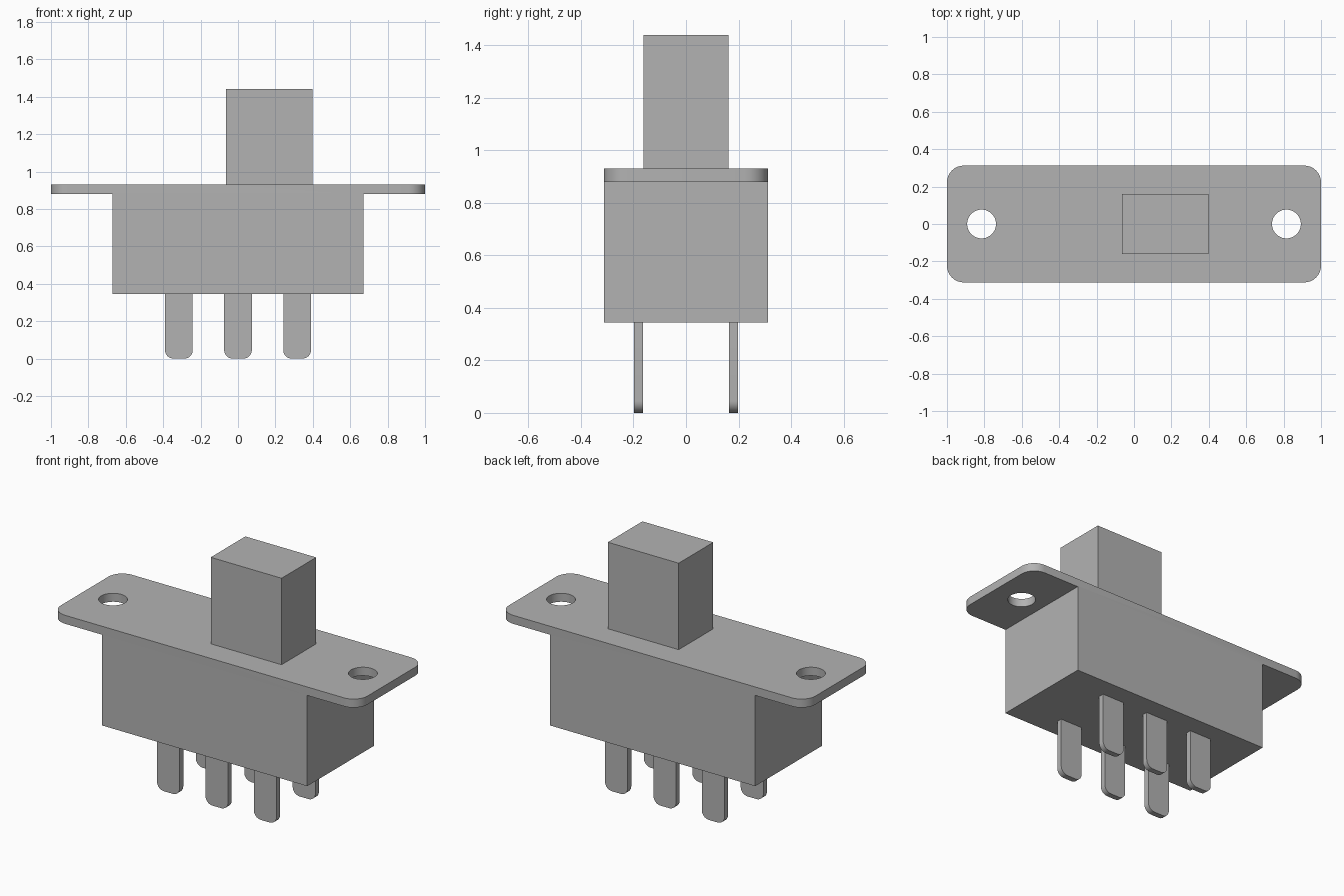
import bpy
import bmesh
from mathutils import Matrix, Vector

cube = bpy.data.objects.get("Cube")
if cube:
    bpy.data.objects.remove(cube, do_unlink=True)

grey = bpy.data.materials.new("Light grey")
grey.use_nodes = True
grey.diffuse_color = (0.45, 0.45, 0.45, 1)
grey.node_tree.nodes["Principled BSDF"].inputs["Base Color"].default_value = grey.diffuse_color


def finish(name, bm):
    bmesh.ops.recalc_face_normals(bm, faces=bm.faces)
    mesh = bpy.data.meshes.new(name)
    bm.to_mesh(mesh)
    bm.free()
    mesh.materials.append(grey)
    obj = bpy.data.objects.new(name, mesh)
    bpy.context.collection.objects.link(obj)
    return obj


def smooth(obj):
    bpy.ops.object.select_all(action="DESELECT")
    obj.select_set(True)
    bpy.context.view_layer.objects.active = obj
    bpy.ops.object.shade_smooth_by_angle()


def prism(outline, y0, y1):
    """Extrude an x-z outline from y0 to y1."""
    bm = bmesh.new()
    face = bm.faces.new([bm.verts.new((x, y0, z)) for x, z in outline])
    new = bmesh.ops.extrude_face_region(bm, geom=[face])["geom"]
    bmesh.ops.translate(bm, vec=Vector((0, y1 - y0, 0)),
                        verts=[v for v in new if isinstance(v, bmesh.types.BMVert)])
    return bm


def rectangle(x0, x1, z0, z1):
    return [(x0, z0), (x1, z0), (x1, z1), (x0, z1)]


def round_edges(bm, rule, radius):
    edges = [e for e in bm.edges if rule(e.verts[0].co, e.verts[1].co)]
    bmesh.ops.bevel(bm, geom=edges, offset=radius, segments=8, profile=0.5, affect="EDGES")


# Housing and mounting flange in one T-shaped piece
half = [(0.67, 0.345), (0.67, 0.88), (1, 0.88), (1, 0.93)]
outline = half + [(-x, z) for x, z in reversed(half)]
bm = prism(outline, -0.3125, 0.3125)
round_edges(bm, lambda a, b: abs(a.x + b.x) > 1.99 and abs(a.z - b.z) > 0.01, 0.09)
housing = finish("housing_with_flange", bm)

# Screw holes in the flange
bm = bmesh.new()
for side in (-1, 1):
    bmesh.ops.create_cone(bm, cap_ends=True, segments=48, radius1=0.077, radius2=0.077,
                          depth=0.3, matrix=Matrix.Translation((side * 0.815, 0, 0.9)))
cutter = finish("screw_hole_cutter", bm)
cutter.hide_render = True
cut = housing.modifiers.new("Screw holes", "BOOLEAN")
cut.operation = "DIFFERENCE"
cut.solver = "EXACT"
cut.object = cutter
bpy.context.view_layer.objects.active = housing
bpy.ops.object.modifier_apply(modifier=cut.name)
bpy.data.objects.remove(cutter, do_unlink=True)
smooth(housing)

# Sliding knob
finish("slider_knob", prism(rectangle(-0.065, 0.397, 0.93, 1.44), -0.161, 0.161))

# Two rows of three solder pins with rounded tips
for row, y in (("front", -0.181), ("back", 0.181)):
    for column, x in (("right", -0.316), ("middle", 0), ("left", 0.316)):
        bm = prism(rectangle(x - 0.074, x + 0.074, 0, 0.345), y - 0.017, y + 0.017)
        round_edges(bm, lambda a, b: a.z + b.z < 0.01 and abs(a.y - b.y) > 0.01, 0.045)
        smooth(finish(f"{row}_{column}_pin", bm))
